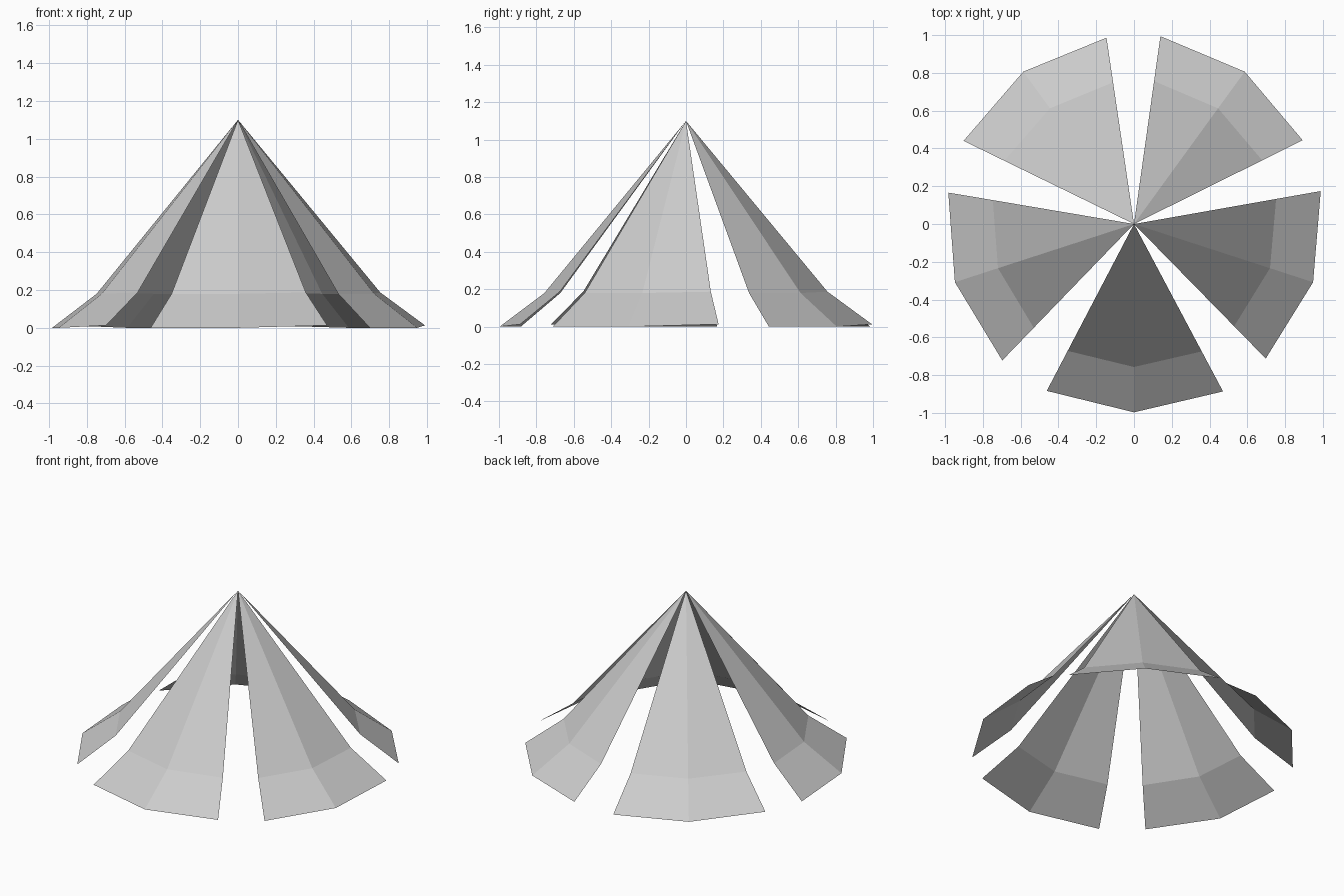
import bpy
import bmesh
from math import radians, cos, sin

cube = bpy.data.objects.get("Cube")
if cube:
    bpy.data.objects.remove(cube, do_unlink=True)

# Plain grey for the whole canopy
grey = bpy.data.materials.new("light_grey")
grey.use_nodes = True
colour = (0.6, 0.6, 0.6, 1)
grey.diffuse_color = colour
grey.node_tree.nodes["Principled BSDF"].inputs["Base Color"].default_value = colour

APEX = (0, 0, 1.1)
# Three ribs per panel: angle offset, then (radius, height) at the bend and hem
RIBS = [
    (-27.6, (0.758, 0.18), (0.997, 0.0)),
    (0.0, (0.757, 0.18), (0.997, 0.0)),
    (28.0, (0.764, 0.187), (1.004, 0.013)),
]


def make_panel(name, heading):
    """Creased fabric panel hanging from the apex, flared below the bend."""
    bm = bmesh.new()
    apex = bm.verts.new(APEX)
    ribs = []
    for offset, *points in RIBS:
        a = radians(heading + offset)
        ribs.append([bm.verts.new((r * cos(a), r * sin(a), z)) for r, z in points])
    for (bend_a, hem_a), (bend_b, hem_b) in zip(ribs, ribs[1:]):
        bm.faces.new((apex, bend_a, bend_b))
        bm.faces.new((bend_a, hem_a, hem_b, bend_b))
    mesh = bpy.data.meshes.new(name)
    bm.to_mesh(mesh)
    bm.free()
    mesh.materials.append(grey)
    obj = bpy.data.objects.new(name, mesh)
    bpy.context.collection.objects.link(obj)


# Five panels spaced evenly around the apex, one facing the front
names = ["front", "front_left", "back_left", "back_right", "front_right"]
for i, side in enumerate(names):
    make_panel(side + "_panel", -90 + 72 * i)
